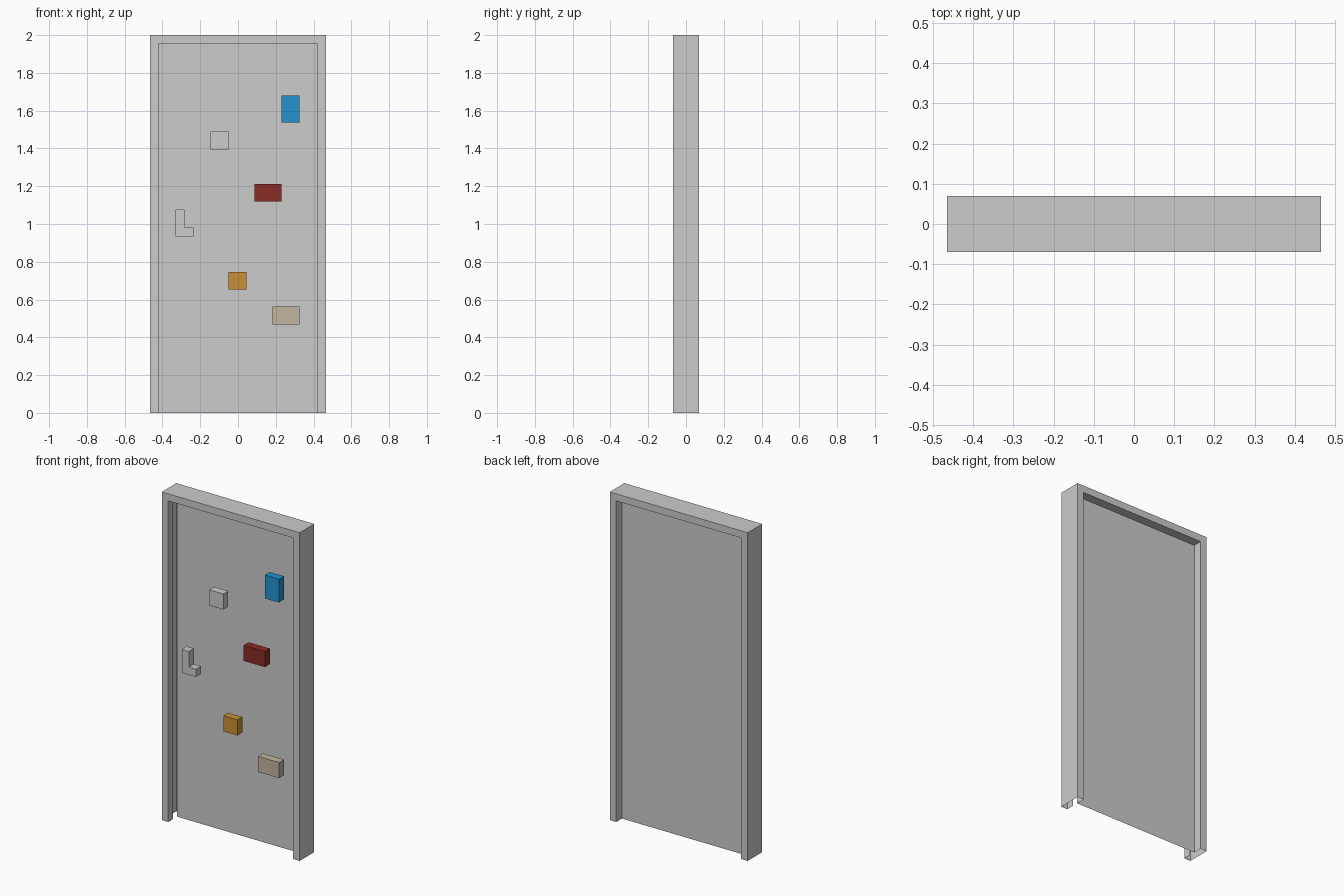
import bpy
import bmesh

cube = bpy.data.objects.get("Cube")
if cube:
    bpy.data.objects.remove(cube, do_unlink=True)

HALF_W, HEIGHT, HALF_D = 0.465, 2.0, 0.07
LIP = 0.0435        # width of the frame face around the opening
UNIT = 0.0475       # module shared by the fittings and the front return
DOOR_Y = 0.015


def material(name, srgb):
    lin = [((c / 255 + 0.055) / 1.055) ** 2.4 for c in srgb] + [1.0]
    mat = bpy.data.materials.new(name)
    mat.use_nodes = True
    mat.diffuse_color = lin
    mat.node_tree.nodes["Principled BSDF"].inputs["Base Color"].default_value = lin
    return mat


grey = material("light grey", (204, 204, 204))
blue = material("blue", (36, 146, 208))
red = material("dark red", (137, 44, 38))
amber = material("amber", (201, 144, 54))
beige = material("beige", (194, 182, 159))


def finish(name, bm, mat):
    mesh = bpy.data.meshes.new(name)
    bm.to_mesh(mesh)
    bm.free()
    mesh.materials.append(mat)
    obj = bpy.data.objects.new(name, mesh)
    bpy.context.collection.objects.link(obj)
    return obj


def prism(name, outline, mat):
    """Extrude an x-z outline back from the front plane by one unit."""
    bm = bmesh.new()
    face = bm.faces.new([bm.verts.new((x, -HALF_D, z)) for x, z in outline])
    ext = bmesh.ops.extrude_face_region(bm, geom=[face])
    moved = [v for v in ext["geom"] if isinstance(v, bmesh.types.BMVert)]
    bmesh.ops.translate(bm, verts=moved, vec=(0, UNIT, 0))
    # the starting face closes the front of the prism
    if not face.is_valid:
        bmesh.ops.holes_fill(bm, edges=bm.edges)
    bmesh.ops.recalc_face_normals(bm, faces=bm.faces)
    return finish(name, bm, mat)


def block(name, x, z, w, h, mat):
    """Rectangular fitting from its lower left corner, sized in units."""
    x2, z2 = x + w * UNIT, z + h * UNIT
    return prism(name, [(x, z), (x2, z), (x2, z2), (x, z2)], mat)


# Folded sheet frame: an open channel profile swept around the opening
profile = [(LIP, -HALF_D + UNIT), (LIP, -HALF_D), (0, -HALF_D),
           (0, HALF_D), (LIP, HALF_D), (LIP, DOOR_Y)]
bm = bmesh.new()
rings = []
for side, at_top in ((-1, False), (-1, True), (1, True), (1, False)):
    rings.append([bm.verts.new((side * (HALF_W - o), y, HEIGHT - o if at_top else 0))
                  for o, y in profile])
for a, b in zip(rings, rings[1:]):
    for i in range(len(profile) - 1):
        bm.faces.new((a[i], a[i + 1], b[i + 1], b[i]))
bmesh.ops.recalc_face_normals(bm, faces=bm.faces)
finish("door_frame", bm, grey)

# Door leaf: a thin sheet closing the opening
bm = bmesh.new()
w, top = HALF_W - LIP, HEIGHT - LIP
bm.faces.new([bm.verts.new((x, DOOR_Y, z))
              for x, z in ((-w, 0), (w, 0), (w, top), (-w, top))])
finish("door_leaf", bm, grey)

# Fittings in front of the leaf
block("blue_fitting", 0.23, 1.537, 2, 3, blue)
block("grey_fitting", -0.145, 1.394, 2, 2, grey)
block("red_fitting", 0.0875, 1.118, 3, 2, red)
block("amber_fitting", -0.05, 0.652, 2, 2, amber)
block("beige_fitting", 0.183, 0.467, 3, 2, beige)

# L-shaped handle
hx, hz = -0.33, 0.934
steps = [(0, 0), (2, 0), (2, 1), (1, 1), (1, 3), (0, 3)]
prism("door_handle", [(hx + i * UNIT, hz + k * UNIT) for i, k in steps], grey)
